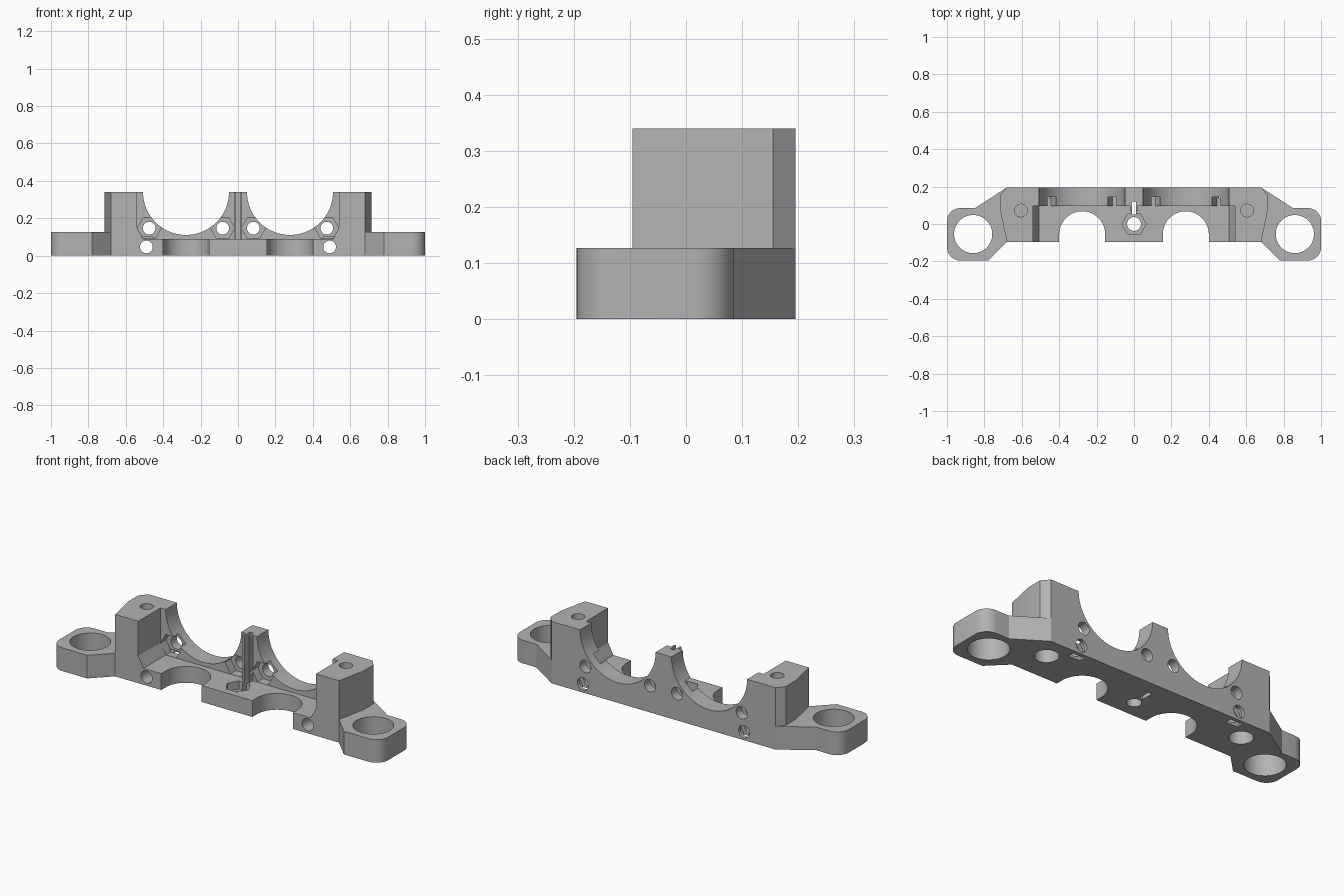
import bpy, bmesh
from math import cos, sin, pi, radians
from mathutils import Vector

if "Cube" in bpy.data.objects:
    bpy.data.objects.remove(bpy.data.objects["Cube"], do_unlink=True)

grey = bpy.data.materials.new("plain grey")
grey.use_nodes = True
grey.diffuse_color = (0.45, 0.45, 0.45, 1)
grey.node_tree.nodes["Principled BSDF"].inputs["Base Color"].default_value = (0.45, 0.45, 0.45, 1)


def prism(name, pts, lo, hi, axis="z"):
    """Extrude a 2D outline along z (points are x, y) or along y (points are x, z)."""
    place = (lambda p, h: (p[0], p[1], h)) if axis == "z" else (lambda p, h: (p[0], h, p[1]))
    bm = bmesh.new()
    low = [bm.verts.new(place(p, lo)) for p in pts]
    high = [bm.verts.new(place(p, hi)) for p in pts]
    bm.faces.new(low)
    bm.faces.new(high)
    n = len(pts)
    for i in range(n):
        j = (i + 1) % n
        bm.faces.new((low[i], low[j], high[j], high[i]))
    bmesh.ops.recalc_face_normals(bm, faces=bm.faces)
    mesh = bpy.data.meshes.new(name)
    bm.to_mesh(mesh)
    bm.free()
    mesh.materials.append(grey)
    ob = bpy.data.objects.new(name, mesh)
    bpy.context.collection.objects.link(ob)
    return ob


def circle(cx, cy, r, n=48):
    return [(cx + r * cos(2 * pi * i / n), cy + r * sin(2 * pi * i / n)) for i in range(n)]


def rect(x0, x1, y0, y1):
    return [(x0, y0), (x1, y0), (x1, y1), (x0, y1)]


def corner(cx, cy, r, start):
    return [(cx + r * cos(radians(start + a)), cy + r * sin(radians(start + a)))
            for a in range(0, 91, 10)]


def flip(pts, s):
    return [(s * x, y) for x, y in pts]


def combine(target, parts, operation):
    for part in parts:
        mod = target.modifiers.new("combine", "BOOLEAN")
        mod.operation, mod.solver, mod.object = operation, "EXACT", part
        bpy.context.view_layer.objects.active = target
        bpy.ops.object.modifier_apply(modifier=mod.name)
        bpy.data.objects.remove(part, do_unlink=True)


FRONT, BACK, TOP, FLOOR, EAR = -0.095, 0.195, 0.34, 0.09, 0.127

# Floor plate, back wall and the guide rib on the centre post
bracket = prism("mounting_bracket", rect(-0.56, 0.56, FRONT, BACK), 0, FLOOR)
solids = [prism("back_wall", rect(-0.6, 0.6, 0.0, TOP), 0.097, BACK, "y"),
          prism("post_rib", rect(-0.022, 0.022, 0.07, 0.11), 0, TOP)]
ear = ([(0.545, FRONT), (0.68, FRONT), (0.78, -0.195)] + corner(0.93, -0.125, 0.07, -90)
       + corner(0.93, 0.015, 0.07, 0) + [(0.85, 0.085), (0.68, BACK), (0.545, BACK)])
tower = [(0.54, FRONT), (0.68, FRONT), (0.715, 0.07), (0.715, 0.155), (0.68, BACK), (0.54, BACK)]
wedge = [(0.56, 0.15), (0.54, 0.15), (0.508, FLOOR), (0.508, 0.05), (0.56, 0.05)]

# Ears, towers and the sloped tower feet
for s in (-1, 1):
    solids += [prism("ear", flip(ear, s), 0, EAR),
               prism("tower", flip(tower, s), 0, TOP),
               prism("tower_foot", flip(wedge, s), FRONT, 0.12, "y")]
combine(bracket, solids, "UNION")

# Centre screw hole, nut pocket and rib groove
cuts = [prism("cut", circle(0, 0, 0.037), -0.1, 0.2),
        prism("cut", circle(0, 0, 0.065, 6), 0.045, 0.2),
        prism("cut", rect(-0.011, 0.011, 0.05, 0.12), -0.1, 0.5)]
for s in (-1, 1):
    cuts += [
        # Round saddle in the wall and scallop in the floor's front edge
        prism("cut", circle(s * 0.278, TOP + 0.001, 0.23, 96), 0.09, 0.3, "y"),
        prism("cut", flip([(0.4, -0.3)] + circle(0.277, -0.055, 0.123, 64)[:33]
                          + [(0.154, -0.3)], s), -0.1, 0.2),
        # Ear hole, blind screw hole on top and counterbore below
        prism("cut", circle(s * 0.86, -0.054, 0.102, 64), -0.1, 0.2),
        prism("cut", circle(s * 0.605, 0.072, 0.034), 0.24, 0.5),
        prism("cut", circle(s * 0.605, 0.072, 0.06), -0.1, 0.1),
        # Low cross hole with a nut pocket open to the back and underside
        prism("cut", circle(s * 0.49, 0.047, 0.034), -0.3, 0.4, "y"),
        prism("cut", circle(s * 0.49, 0.047, 0.064, 6), 0.14, 0.175, "y"),
    ]
    # Wall screw holes with nut pockets on the front side
    for x in (0.475, 0.082):
        cuts += [prism("cut", circle(s * x, 0.147, 0.034), 0.05, 0.4, "y"),
                 prism("cut", circle(s * x, 0.147, 0.064, 6), 0.06, 0.145, "y")]
combine(bracket, cuts, "DIFFERENCE")

bpy.ops.object.select_all(action="DESELECT")
bracket.select_set(True)
bpy.context.view_layer.objects.active = bracket
bpy.ops.object.shade_smooth_by_angle(angle=radians(25))
